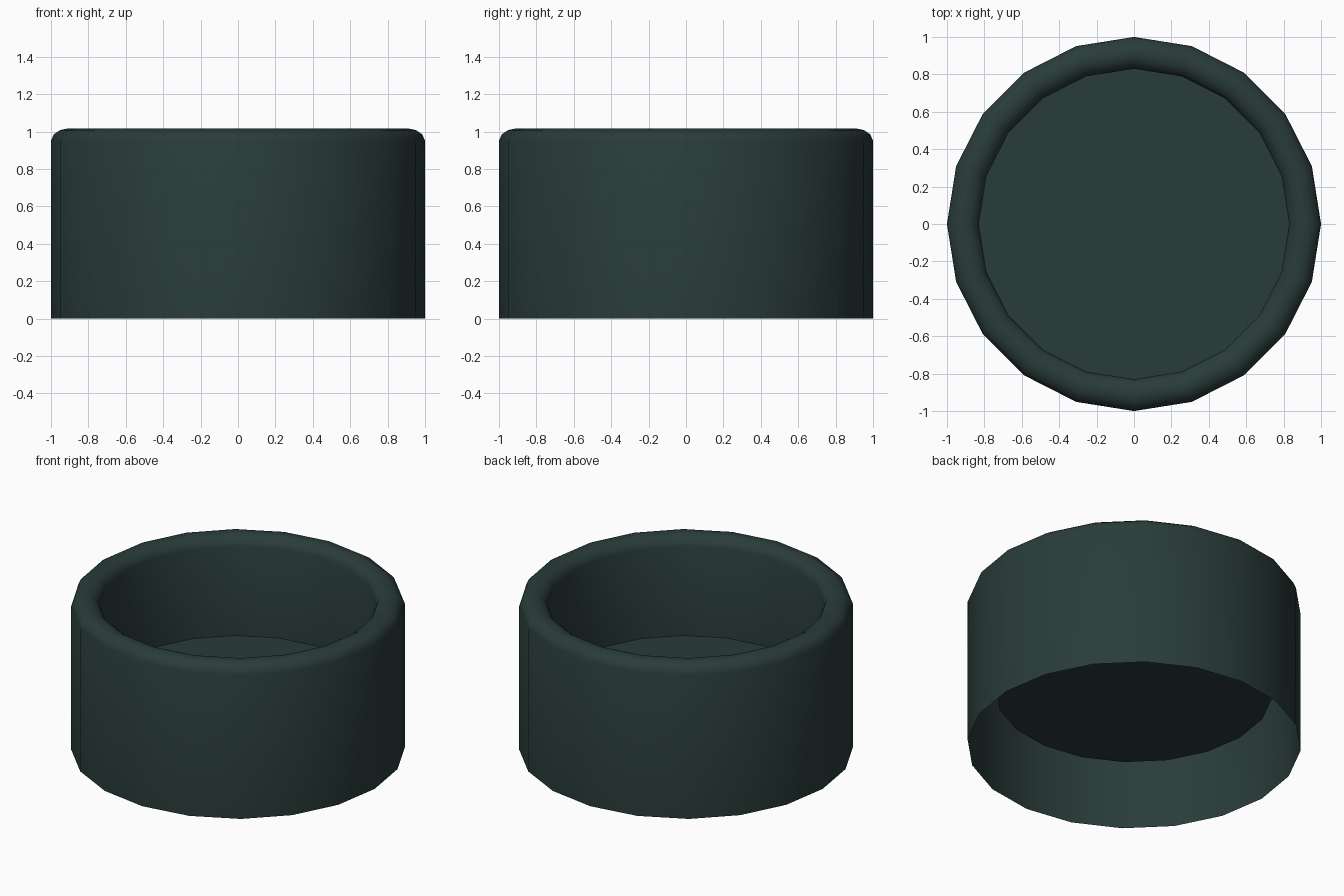
import bpy, bmesh, math

if "Cube" in bpy.data.objects:
    bpy.data.objects.remove(bpy.data.objects["Cube"])

SIDES = 20
# radius, height: outer wall, rounded rim, inner wall down to the floor
PROFILE = [(1.0, 0.0), (1.0, 0.95), (0.985, 0.985), (0.95, 1.008), (0.915, 1.015),
           (0.88, 1.008), (0.845, 0.985), (0.83, 0.95), (0.83, 0.36)]

bm = bmesh.new()
rings = [[bm.verts.new((r * math.cos(2 * math.pi * i / SIDES),
                        r * math.sin(2 * math.pi * i / SIDES), z))
          for i in range(SIDES)] for r, z in PROFILE]

# Walls and rim
for lower, upper in zip(rings, rings[1:]):
    for i in range(SIDES):
        j = (i + 1) % SIDES
        bm.faces.new((lower[i], lower[j], upper[j], upper[i]))

# Raised floor (the underside stays open)
bm.faces.new(rings[-1])

mesh = bpy.data.meshes.new("round_pot")
bm.to_mesh(mesh)
bm.free()
pot = bpy.data.objects.new("round_pot", mesh)
bpy.context.collection.objects.link(pot)

# Dark green finish
mat = bpy.data.materials.new("dark_green")
mat.diffuse_color = (0.022, 0.045, 0.041, 1)
mat.use_nodes = True
mat.node_tree.nodes["Principled BSDF"].inputs["Base Color"].default_value = mat.diffuse_color
mesh.materials.append(mat)

# Smooth walls, crisp floor edge
bpy.context.view_layer.objects.active = pot
pot.select_set(True)
bpy.ops.object.shade_smooth_by_angle(angle=math.radians(40))
